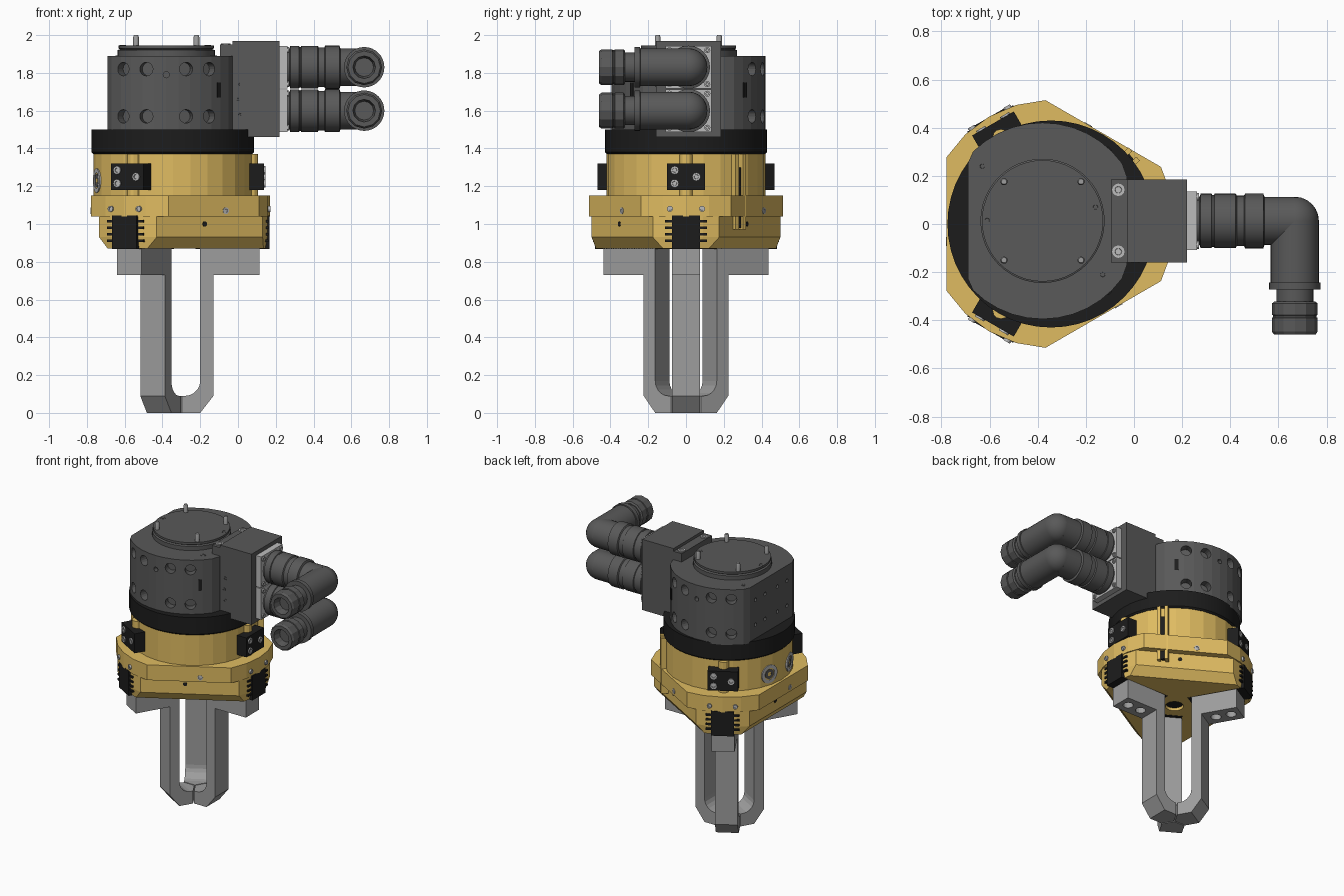
import bpy, bmesh
from math import sin, cos, pi, radians, acos, tau
from mathutils import Matrix, Vector

if "Cube" in bpy.data.objects:
    bpy.data.objects.remove(bpy.data.objects["Cube"])

def material(name, r, g, b):
    m = bpy.data.materials.new(name)
    m.diffuse_color = (r, g, b, 1)
    m.use_nodes = True
    m.node_tree.nodes["Principled BSDF"].inputs["Base Color"].default_value = m.diffuse_color
    return m

YELLOW = material("yellow", 0.74, 0.50, 0.12)
BLACK = material("black", 0.012, 0.012, 0.012)
DARK = material("dark_grey", 0.10, 0.10, 0.10)
LIGHT = material("light_grey", 0.34, 0.34, 0.34)
SILVER = material("silver", 0.5, 0.5, 0.5)
CX = -0.345                       # gripper axis
KX, KY = -0.38, 0.013             # coupling axis
I = Matrix.Identity(4)

def finish(name, bm, mat, smooth=0):
    bmesh.ops.recalc_face_normals(bm, faces=bm.faces)
    me = bpy.data.meshes.new(name)
    bm.to_mesh(me)
    bm.free()
    me.materials.append(mat)
    if smooth:
        me.polygons.foreach_set("use_smooth", [True] * len(me.polygons))
        me.set_sharp_from_angle(angle=radians(smooth))
    ob = bpy.data.objects.new(name, me)
    bpy.context.scene.collection.objects.link(ob)
    return ob

def loft_bm(rings, M=I):
    bm = bmesh.new()
    vs = [[bm.verts.new(M @ Vector(p)) for p in ring] for ring in rings]
    n = len(vs[0])
    for a, b in zip(vs, vs[1:]):
        for i in range(n):
            bm.faces.new((a[i], a[(i + 1) % n], b[(i + 1) % n], b[i]))
    bm.faces.new(vs[0][::-1])
    bm.faces.new(vs[-1])
    return bm

def frame(at, axis):
    return Matrix.Translation(at) @ Vector(axis).to_track_quat('Z', 'Y').to_matrix().to_4x4()

def lathe(name, prof, mat, at=(0, 0, 0), axis=(0, 0, 1), n=32, smooth=0):
    rings = [[(r * cos(tau * i / n), r * sin(tau * i / n), h) for i in range(n)] for r, h in prof]
    return finish(name, loft_bm(rings, frame(at, axis)), mat, smooth)

def box(name, lo, hi, mat, M=I):
    rings = [[(lo[0], lo[1], z), (hi[0], lo[1], z), (hi[0], hi[1], z), (lo[0], hi[1], z)]
             for z in (lo[2], hi[2])]
    return finish(name, loft_bm(rings, M), mat)

def bolt(name, at, axis, r=0.02, h=0.008, mat=SILVER):
    lathe(name, [(r, -0.01), (r, h), (r * .55, h), (r * .5, h * .2)], mat, at, axis, 12)

def drill(ob, holes):
    """Cut round holes given as (point, axis, radius, depth each way)."""
    bm = bmesh.new()
    for at, axis, r, d in holes:
        bmesh.ops.create_cone(bm, cap_ends=True, segments=16, radius1=r, radius2=r,
                              depth=2 * d, matrix=frame(at, axis))
    cutter = finish("hole_cutter", bm, BLACK)
    cutter.hide_render = True
    mod = ob.modifiers.new("holes", 'BOOLEAN')
    mod.operation, mod.solver, mod.object = 'DIFFERENCE', 'EXACT', cutter
    bpy.context.view_layer.update()
    ev = ob.evaluated_get(bpy.context.evaluated_depsgraph_get())
    me = bpy.data.meshes.new_from_object(ev)
    ob.modifiers.clear()
    ob.data = me
    bpy.data.objects.remove(cutter)

def turned(a):
    return Matrix.Translation((CX, 0, 0)) @ Matrix.Rotation(radians(a), 4, 'Z')

# --- yellow gripper body: three rounded corners joined by flats
def body_ring(z, R, apothem):
    half = pi / 3 - acos(apothem / R)
    return [(CX + R * cos(a), R * sin(a), z) for j in range(3)
            for a in (j * tau / 3 + half * k / 2 for k in (-2, -1, 0, 1, 2))]

finish("body_flange", loft_bm([body_ring(1.04, .515, .434), body_ring(1.15, .515, .434)]), YELLOW)
lower = finish("body_lower", loft_bm([body_ring(.87, .495, .345), body_ring(.93, .507, .39),
                                      body_ring(1.04, .507, .39)]), YELLOW)
drill(lower, [((CX, 0, .87), (0, 0, 1), .06, .05)])
lathe("center_bore", [(.058, .89), (.058, .9)], BLACK, (CX, 0, 0))
lathe("body_cylinder", [(.42, 1.14), (.42, 1.385)], YELLOW, (CX, 0, 0), n=28)
lathe("black_ring", [(.42, 1.37), (.43, 1.38), (.43, 1.50), (.40, 1.50)], BLACK, (CX, 0, 0), n=48, smooth=30)

# --- parts repeated at the three jaws
arc = [(.065 + .08 * cos(a), .17 + .08 * sin(a)) for a in (-pi / 10 * k for k in range(6))]
finger_prof = [(.46, .73), (.46, .875), (.145, .875)] + arc + \
              [(0, .09), (0, 0), (.145, 0), (.215, .09), (.215, .73)]
for a in (0, 120, 240):
    M = turned(a)
    out = M.to_3x3() @ Vector((1, 0, 0))
    # angled finger with a wedge-shaped tip
    bm = loft_bm([[(r, y, z) for r, z in finger_prof] for y in (-.075, .075)])
    for s in (1, -1):
        cut = bmesh.ops.bisect_plane(bm, geom=bm.verts[:] + bm.edges[:] + bm.faces[:], dist=1e-5,
                                     plane_co=(.004, 0, 0), plane_no=(-sin(pi / 3), s * cos(pi / 3), 0),
                                     clear_outer=True)
        edges = [e for e in cut["geom_cut"] if isinstance(e, bmesh.types.BMEdge)]
        bmesh.ops.holes_fill(bm, edges=edges)
    bm.transform(M)
    finger = finish("finger", bm, LIGHT)
    drill(finger, [(M @ Vector((r, 0, .73)), (0, 0, 1), .034, .08) for r in (.29, .395)])
    # base jaw with guide teeth
    box("base_jaw", (.12, -.075, .868), (.513, .075, 1.045), BLACK, M)
    for s in (-1, 1):
        for k in range(4):
            y = sorted((s * .07, s * .11))
            box("guide_tooth", (.40, y[0], .905 + k * .034), (.506, y[1], .918 + k * .034), BLACK, M)
        bolt("flange_bolt", M @ Vector((.511, s * .085, 1.08)), out, .016, .005)
    # sensor block and the boss behind it
    box("sensor_block", (.38, -.1, 1.18), (.482, .1, 1.32), BLACK, M)
    for y, z in ((-.06, 1.215), (-.06, 1.285), (.055, 1.25)):
        bolt("sensor_bolt", M @ Vector((.482, y, z)), out, .022)
    lathe("sensor_boss", [(.035, 1.14), (.035, 1.37)], YELLOW, M @ Vector((.415, 0, 0)), n=12)

# --- details on the flats
for a in (60, 180, 300):
    M = turned(a)
    out = M.to_3x3() @ Vector((1, 0, 0))
    bolt("flat_bolt", M @ Vector((.434, .073, 1.07)), out, .018, .003)
    lathe("flat_port", [(.014, -.01), (.014, .002)], BLACK, M @ Vector((.39, -.03, 1.0)), out, 12)
for a in (164, 196):
    M = turned(a)
    out = M.to_3x3() @ Vector((1, 0, 0))
    lathe("air_port", [(.065, -.02), (.065, .006), (.042, .006), (.042, -.002)], SILVER,
          M @ Vector((.416, 0, 1.23)), out, 20)
    lathe("air_port_plug", [(.035, -.01), (.035, .004), (.015, .004), (.015, 0)], DARK,
          M @ Vector((.416, 0, 1.23)), out, 16)
M = turned(40)
for y in (-.036, .014):
    box("cable_rail", (.39, y, .97), (.452, y + .022, 1.37), YELLOW, M)
box("cable_groove", (.39, -.014, .98), (.436, .014, 1.30), BLACK, M)

# --- dark coupling drum, flat on two sides
def drum_ring(z, R):
    return [(max(-.69, min(-.03, KX + R * cos(tau * i / 40))), KY + R * sin(tau * i / 40), z)
            for i in range(40)]

drum = finish("coupling_drum", loft_bm([drum_ring(1.49, .408), drum_ring(1.89, .408)]), DARK)
holes = []
for side in (-1, 1):
    for deg in (-34, -15, 15, 34):
        d = Vector((sin(radians(deg)), side * cos(radians(deg)), 0))
        holes += [(Vector((KX, KY, z)) + d * .405, d, .036, .05) for z in (1.57, 1.82)]
    holes.append(((KX, KY + side * .405, 1.79), (0, side, 0), .016, .03))
    holes += [((-.69, KY + side * y, z), (1, 0, 0), .013, .03) for y in (.07, .18) for z in (1.60, 1.78)]
drill(drum, holes)
for side in (-1, 1):
    d = turned(side * 47)
    d.translation = (KX, KY, 0)
    box("drum_slot", (.38, -.012, 1.67), (.412, .012, 1.75), BLACK, d)
lathe("top_disc", [(.258, 1.88), (.258, 1.92), (.245, 1.925), (.252, 1.93), (.252, 1.945)], DARK,
      (KX, KY, 0), n=48, smooth=25)
for x in (-.54, -.22):
    for y in (-.15, .176):
        lathe("locating_pin", [(.015, 1.93), (.015, 1.99), (.011, 2.0)], LIGHT, (x, y, 0), n=12, smooth=40)
for x, y, z in ((-.63, .24, 1.89), (-.13, -.21, 1.89), (-.61, .015, 1.945), (-.16, .07, 1.945)):
    bolt("top_screw", (x, y, z), (0, 0, 1), .018, .002, DARK)

# --- connector block
box("block_lip", (-.095, -.16, 1.88), (-.02, .185, 1.95), DARK)
box("connector_block", (-.03, -.16, 1.46), (.22, .185, 1.97), DARK)
for y in (-.115, .142):
    bolt("lip_screw", (-.065, y, 1.95), (0, 0, 1), .026, .006)
for x, z in ((.01, 1.74), (0, 1.66), (.01, 1.58)):
    bolt("block_screw", (x, -.16, z), (0, -1, 0), .012, .003, DARK)

# --- two elbow connectors
for z in (1.83, 1.60):
    box("socket_flange", (.21, KY - .122, z - .112), (.262, KY + .122, z + .112), SILVER)
    for dy in (-.1, .1):
        for dz in (-.09, .09):
            bolt("flange_screw", (.262, KY + dy, z + dz), (1, 0, 0), .016)
    lathe("connector_sleeve",
          [(.1, -.01), (.1, .01), (.113, .015), (.113, .06), (.108, .063), (.108, .07), (.113, .073),
           (.113, .16), (.105, .165), (.105, .195), (.114, .2), (.114, .275), (.1, .28), (.1, .403)],
          DARK, (.262, KY, z), (1, 0, 0), 32, 30)
    lathe("elbow_joint", [(max(.001, .1 * sin(pi * k / 12)), -.1 * cos(pi * k / 12)) for k in range(13)],
          DARK, (.668, KY, z), (0, -1, 0), 32, 30)
    lathe("elbow_arm", [(.1, 0), (.1, .255), (.107, .256), (.107, .285), (.077, .286), (.077, .345)],
          DARK, (.668, KY, z), (0, -1, 0), 32, 30)
    lathe("gland_nut", [(.085, .335), (.095, .343), (.095, .39), (.09, .393), (.09, .40), (.095, .403),
                        (.095, .46), (.086, .473), (.06, .473), (.05, .42)],
          DARK, (.668, KY, z), (0, -1, 0), 12)
